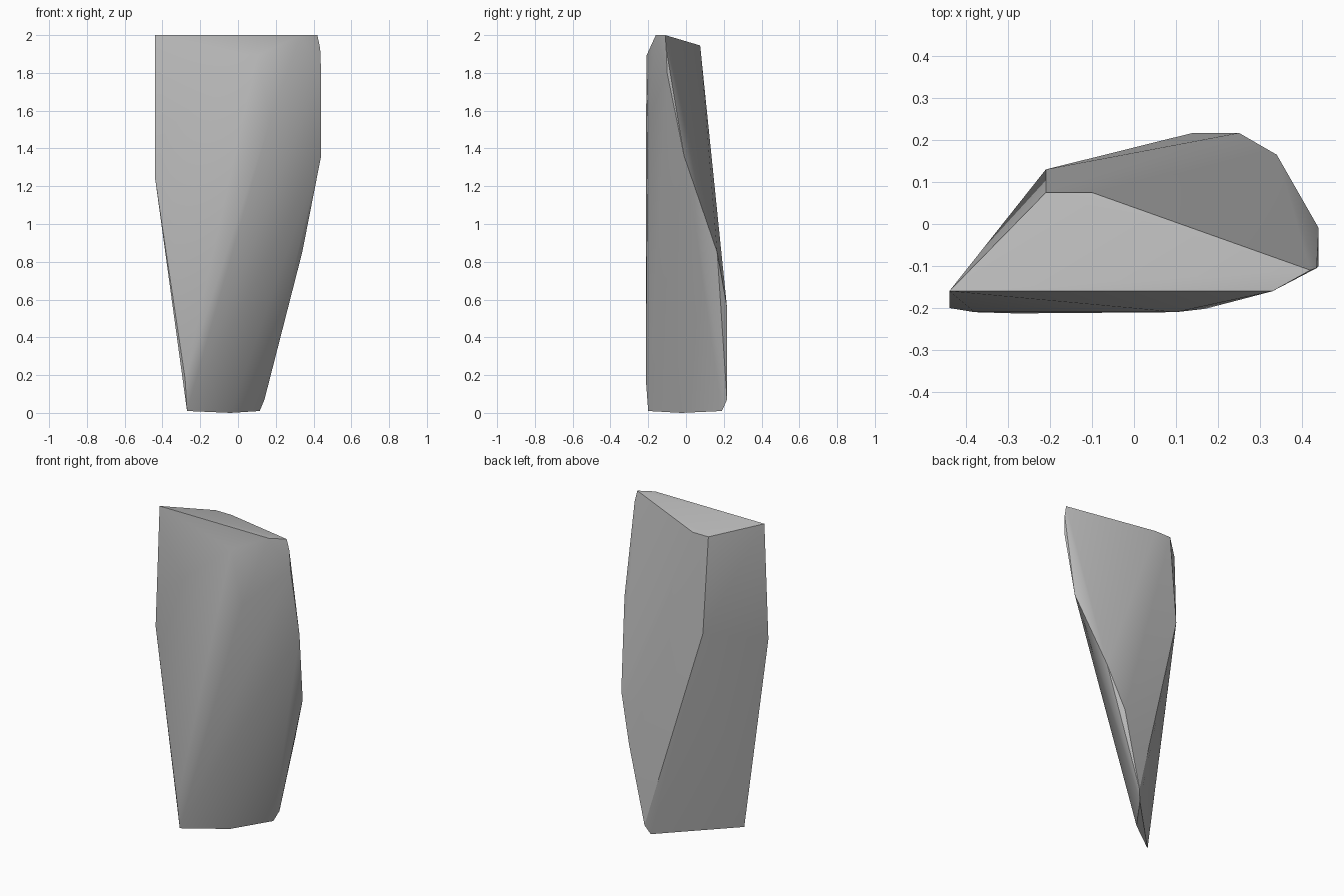
import bpy, bmesh

cube = bpy.data.objects.get("Cube")
if cube:
    bpy.data.objects.remove(cube)

# Corner points of the tapered stone shard
top_face = [(-.44, -.16, 2), (.33, -.16, 2), (.42, -.11, 2), (-.10, .075, 1.945), (-.21, .075, 1.945)]
back_ridge = [(-.21, .13, 1.35), (.25, .217, .56), (.14, .217, .07)]
side_ridge = [(.435, -.105, 1.93), (.44, -.10, 1.8), (.44, -.01, 1.36), (.34, .165, .85)]
front_face = [(-.44, -.20, 1.25), (-.38, -.21, 1.5), (.10, -.21, 1.89), (.17, -.202, 1.55), (-.28, -.213, .18)]
foot = [(-.27, -.20, .01), (-.04, -.025, 0), (.115, .19, .01)]

# Wrap the points in a convex shell
bm = bmesh.new()
for p in top_face + back_ridge + side_ridge + front_face + foot:
    bm.verts.new(p)
hull = bmesh.ops.convex_hull(bm, input=bm.verts[:])
loose = set(hull["geom_interior"]) | set(hull["geom_unused"])
bmesh.ops.delete(bm, geom=[v for v in loose if isinstance(v, bmesh.types.BMVert)], context="VERTS")
bmesh.ops.recalc_face_normals(bm, faces=bm.faces[:])
mesh = bpy.data.meshes.new("stone_shard")
bm.to_mesh(mesh)
bm.free()

# Plain grey stone
stone = bpy.data.materials.new("grey_stone")
stone.use_nodes = True
grey = (.5, .5, .5, 1)
stone.diffuse_color = grey
stone.node_tree.nodes["Principled BSDF"].inputs["Base Color"].default_value = grey
mesh.materials.append(stone)

shard = bpy.data.objects.new("stone_shard", mesh)
bpy.context.collection.objects.link(shard)
bpy.ops.object.select_all(action="DESELECT")
shard.select_set(True)
bpy.context.view_layer.objects.active = shard
bpy.ops.object.shade_smooth_by_angle()
